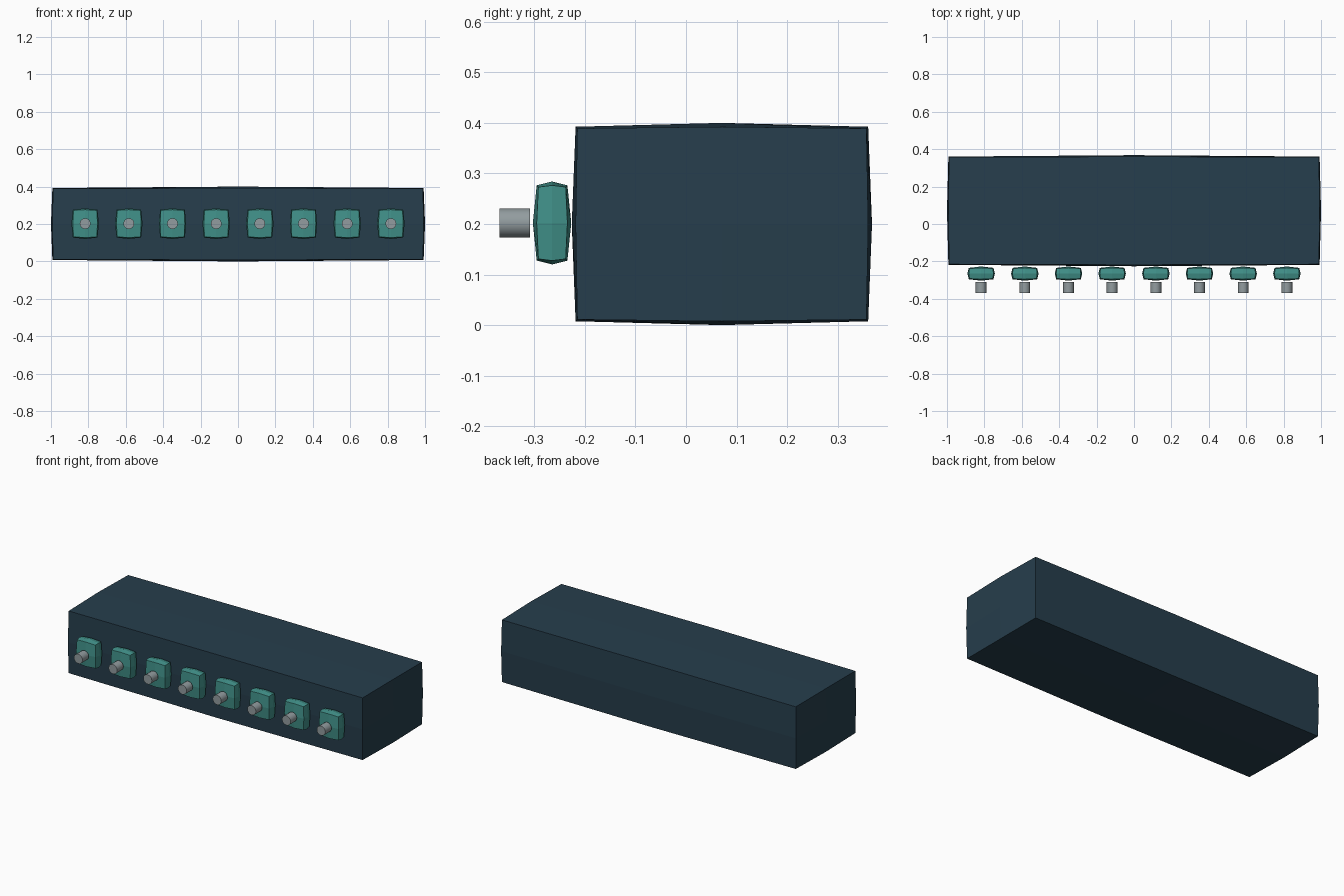
import bpy, bmesh, math
from mathutils import Vector

if "Cube" in bpy.data.objects:
    bpy.data.objects.remove(bpy.data.objects["Cube"])


def material(name, rgb):
    m = bpy.data.materials.new(name)
    m.diffuse_color = (*rgb, 1.0)
    m.use_nodes = True
    m.node_tree.nodes["Principled BSDF"].inputs["Base Color"].default_value = m.diffuse_color
    return m


NAVY = material("dark slate blue", (0.0195, 0.048, 0.073))
TEAL = material("teal", (0.052, 0.28, 0.25))
GREY = material("grey metal", (0.29, 0.335, 0.35))


def add_object(name, bm, mat):
    mesh = bpy.data.meshes.new(name)
    bm.normal_update()
    bm.to_mesh(mesh)
    bm.free()
    mesh.materials.append(mat)
    ob = bpy.data.objects.new(name, mesh)
    bpy.context.collection.objects.link(ob)
    return ob


def puffed_box(name, center, half, mat, puff=0.026):
    """Box cut once per axis; vertices pushed out so each face bulges slightly."""
    bm = bmesh.new()
    bmesh.ops.create_cube(bm, size=2.0)
    bmesh.ops.subdivide_edges(bm, edges=bm.edges[:], cuts=1, use_grid_fill=True)
    for v in bm.verts:
        d = Vector([round(c) for c in v.co])
        n = d.normalized() * puff
        v.co = Vector([center[i] + d[i] * (half[i] - puff) + n[i] for i in range(3)])
    return add_object(name, bm, mat)


# Main bar
puffed_box("bar_body", (0, 0.071, 0.2), (1.0, 0.297, 0.2), NAVY)

# Row of eight pads, each with a peg in front
for i in range(8):
    x = (i - 3.5) * 0.2335
    puffed_box(f"pad_{i + 1}", (x, -0.265, 0.202), (0.0735, 0.038, 0.082), TEAL)

    bm = bmesh.new()
    bmesh.ops.create_cone(bm, cap_ends=True, segments=16,
                          radius1=0.029, radius2=0.029, depth=0.06)
    for v in bm.verts:
        v.co = Vector((v.co.x + x, -v.co.z - 0.339, v.co.y + 0.202))
    for f in bm.faces:
        f.smooth = len(f.verts) == 4
    for e in bm.edges:
        e.smooth = all(len(f.verts) == 4 for f in e.link_faces)
    add_object(f"peg_{i + 1}", bm, GREY)
